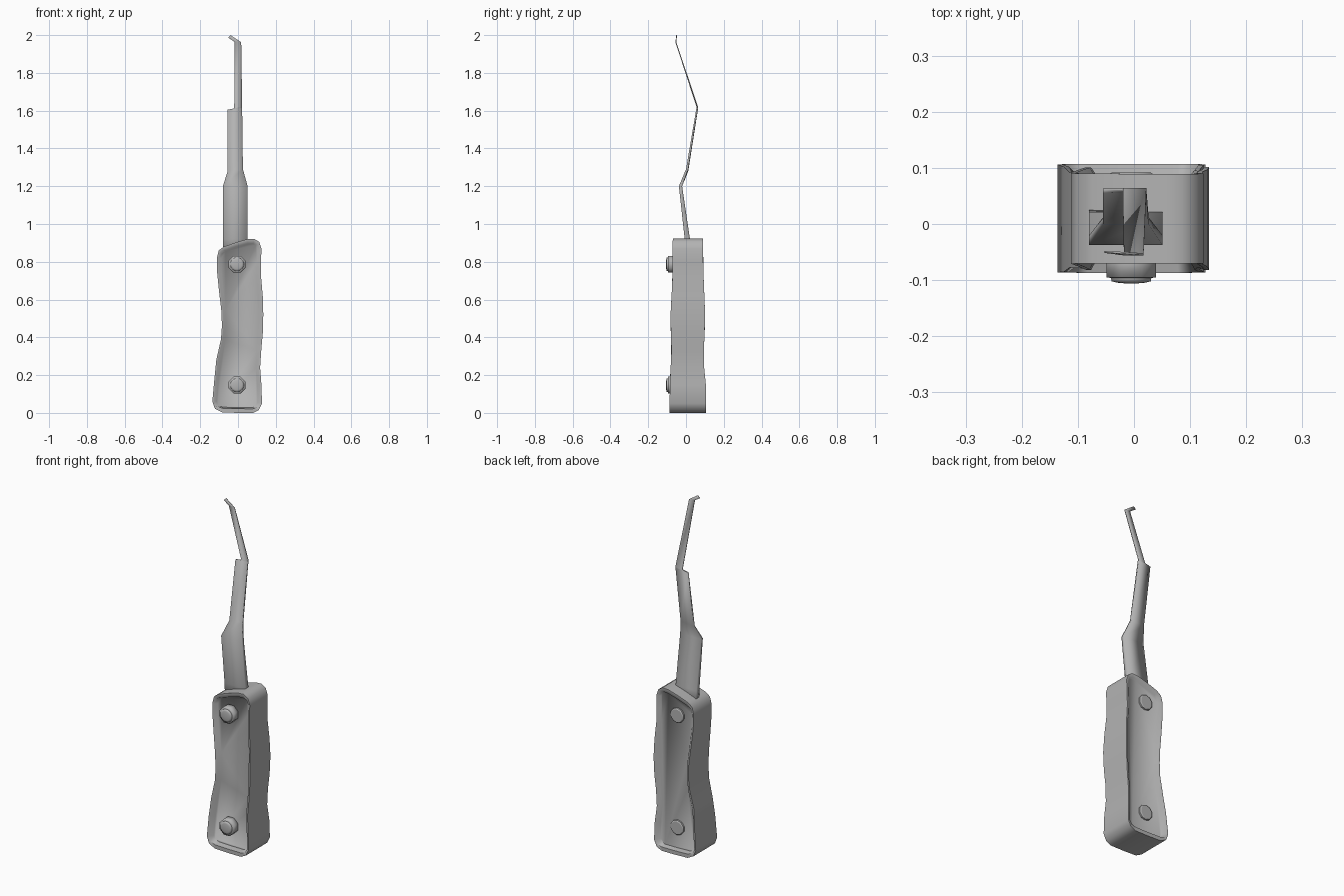
import bpy, bmesh, math

if "Cube" in bpy.data.objects:
    bpy.data.objects.remove(bpy.data.objects["Cube"])

steel = bpy.data.materials.new("grey_metal")
steel.diffuse_color = (0.45, 0.45, 0.45, 1)
steel.use_nodes = True
steel.node_tree.nodes["Principled BSDF"].inputs["Base Color"].default_value = steel.diffuse_color


def finish(bm, name, angle):
    bmesh.ops.recalc_face_normals(bm, faces=bm.faces)
    me = bpy.data.meshes.new(name)
    bm.to_mesh(me)
    bm.free()
    ob = bpy.data.objects.new(name, me)
    bpy.context.collection.objects.link(ob)
    me.materials.append(steel)
    bpy.ops.object.select_all(action='DESELECT')
    ob.select_set(True)
    bpy.context.view_layer.objects.active = ob
    bpy.ops.object.shade_smooth_by_angle(angle=math.radians(angle))
    return ob


def loft(rings, name, angle):
    """Skin closed rings of equal length and cap both ends."""
    bm = bmesh.new()
    vs = [[bm.verts.new(p) for p in r] for r in rings]
    n = len(vs[0])
    for a, b in zip(vs, vs[1:]):
        for i in range(n):
            j = (i + 1) % n
            bm.faces.new((a[i], a[j], b[j], b[i]))
    bm.faces.new(vs[0])
    bm.faces.new(vs[-1])
    return finish(bm, name, angle)


def interp(table, z):
    for (z0, y0), (z1, y1) in zip(table, table[1:]):
        if z <= z1:
            return y0 + (y1 - y0) * (z - z0) / (z1 - z0)
    return table[-1][1]


# Handle: wavy outline with thin rim, shallow dish on front and back
outline = [(-.085, .003), (0, 0), (.08, 0), (.11, .015), (.127, .05), (.124, .15),
           (.117, .24), (.123, .33), (.131, .42), (.134, .52), (.131, .62),
           (.122, .72), (.122, .8), (.124, .87), (.112, .905), (.085, .922),
           (.05, .92), (-.01, .903), (-.075, .88), (-.102, .86), (-.112, .82),
           (-.11, .74), (-.1, .64), (-.088, .54), (-.085, .46), (-.09, .39),
           (-.115, .28), (-.125, .18), (-.136, .06), (-.122, .022)]
front_y = [(0, -.087), (.2, -.085), (.3, -.076), (.5, -.083), (.7, -.072), (.93, -.07)]
back_y = [(0, .107), (.15, .105), (.28, .092), (.5, .102), (.75, .092), (.93, .089)]


def inset(dx, dz):
    out = []
    n = len(outline)
    for i, (x, z) in enumerate(outline):
        (xa, za), (xb, zb) = outline[i - 1], outline[(i + 1) % n]
        tx, tz = xb - xa, zb - za
        d = math.hypot(tx, tz)
        out.append((x - tz / d * dx, z + tx / d * dz))
    return out


def ring(pts, rim):
    return [(x, interp(rim, oz), z) for (x, z), (_, oz) in zip(pts, outline)]


rim = inset(.009, .022)
floor = inset(.023, .028)
loft([[(x, -.055, z) for x, z in floor], ring(rim, front_y), ring(outline, front_y),
      ring(outline, back_y), ring(rim, back_y), [(x, .079, z) for x, z in floor]],
     "handle", 75)

# Pick blade: bent strip, rows of (left x, left z, right x, right z, y, thickness)
rows = [(-.08, .82, .051, .82, .014, .032), (-.08, .92, .051, .92, .007, .028),
        (-.08, 1.2, .051, 1.2, -.029, .017), (-.055, 1.28, .026, 1.29, .006, .012),
        (-.055, 1.605, .022, 1.612, .059, .008), (-.02, 1.612, .022, 1.62, .061, .006),
        (-.018, 1.964, .017, 1.962, -.054, .004), (-.053, 1.987, -.04, 2.0, -.05, .003)]
loft([[(xl, y - t / 2, zl), (xr, y - t / 2, zr), (xr, y + t / 2, zr), (xl, y + t / 2, zl)]
      for xl, zl, xr, zr, y, t in rows], "pick_blade", 120)


# Bolts: domed heads in front, low discs behind
def turned(name, z, profile, sides, angle):
    loft([[(-.005 + r * math.cos(2 * math.pi * (k + .5) / sides), y,
            z + r * math.sin(2 * math.pi * (k + .5) / sides)) for k in range(sides)]
          for r, y in profile], name, angle)


for label, z in (("upper", .787), ("lower", .147)):
    turned(label + "_bolt_flange", z, [(.048, -.045), (.048, -.095), (.037, -.0965)], 8, 100)
    turned(label + "_bolt_dome", z,
           [(.037, -.09), (.036, -.102), (.026, -.1045), (.01, -.106)], 16, 100)
    turned(label + "_bolt_back", z, [(.042, .07), (.042, .088), (.036, .092)], 10, 30)
